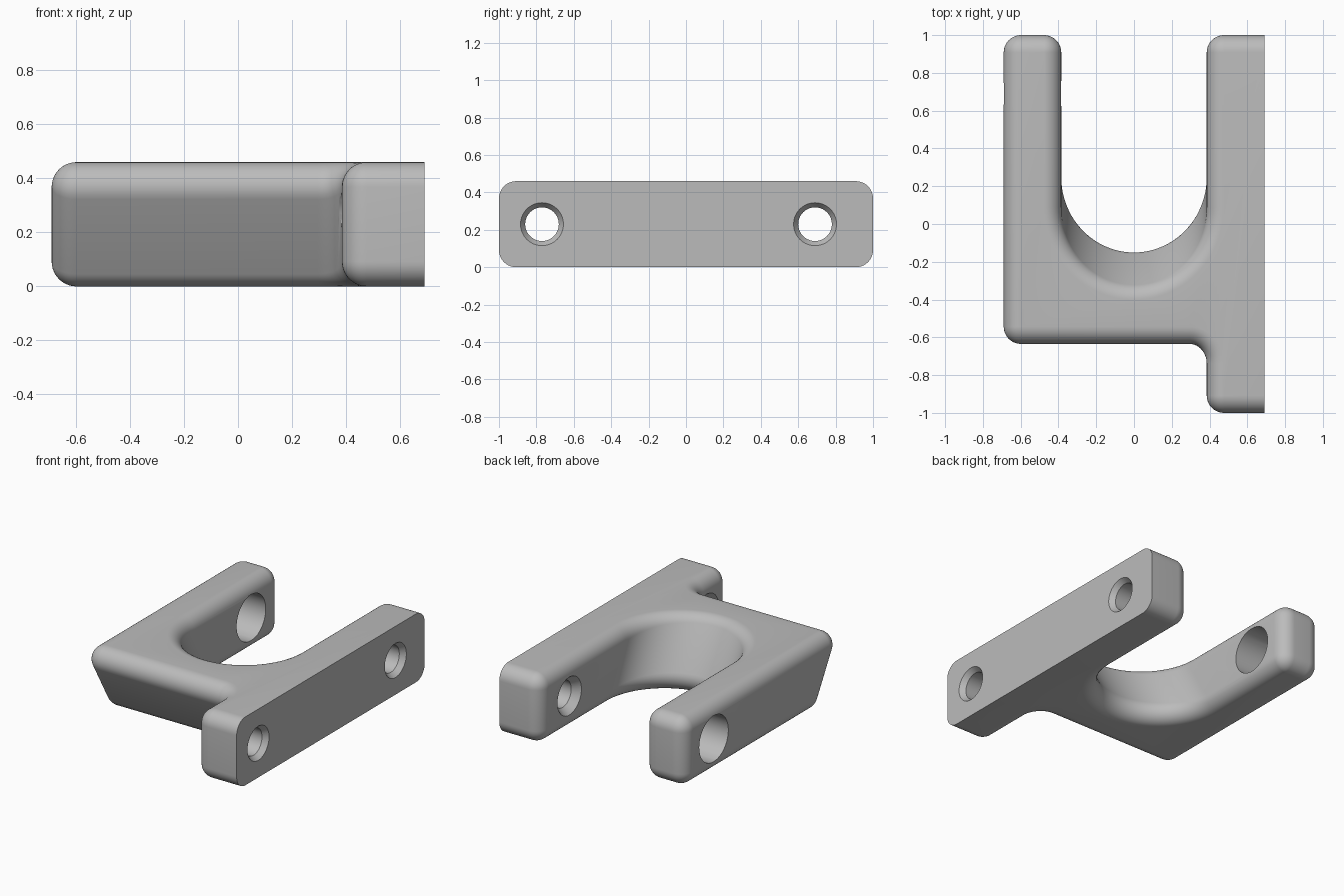
import bpy, bmesh
from math import sin, cos, tan, radians, pi
from mathutils import Vector

if "Cube" in bpy.data.objects:
    bpy.data.objects.remove(bpy.data.objects["Cube"])

H, R, FILLET = 0.46, 0.092, 0.09      # height, edge rounding, inner corner
W, SLOT, END = 0.69, 0.385, 1.0       # half width, slot half width, half length
LEAN = -tan(radians(30))              # sideways shift of the leaning walls
FRONT, SLOT_Y = -0.437, 0.302         # front wall and slot centre at the base
UP = Vector((0, 0, 1))
STEPS = 10

grey = bpy.data.materials.new("light grey")
grey.use_nodes = True
colour = (0.5, 0.5, 0.5, 1)
grey.diffuse_color = colour
grey.node_tree.nodes["Principled BSDF"].inputs["Base Color"].default_value = colour


def wall_normal(angle, lean):
    a = radians(angle)
    return Vector((cos(a), sin(a), -sin(a) * lean)).normalized()


def corner(x, y, a0, a1, lean=0.0):
    """Outer corner: one core point with a fan of normals."""
    return [(Vector((x, y, 0)), wall_normal(a0 + (a1 - a0) * i / STEPS, lean), lean)
            for i in range(STEPS + 1)]


def hollow(x, y, radius, a0, a1, lean, steps):
    """Concave wall around a centre, moved into the body by the rounding."""
    columns = []
    for i in range(steps + 1):
        a = a0 + (a1 - a0) * i / steps
        n = wall_normal(a + 180, lean)
        p = Vector((x + radius * cos(radians(a)), y + radius * sin(radians(a)), 0)) - n * R
        columns.append((Vector((p.x, p.y - lean * p.z, 0)), n, lean))
    return columns


# Outline, counter-clockwise, as core points with wall normals
outline = [(Vector((W, END - R, 0)), wall_normal(90, 0), 0)]
outline += corner(SLOT + R, END - R, 90, 180)
outline += hollow(0, SLOT_Y, SLOT, 0, -180, LEAN, 48)
outline += corner(-SLOT - R, END - R, 0, 90)
outline += corner(-W + R, END - R, 90, 180)
outline += corner(-W + R, FRONT + R / cos(radians(30)), 180, 270, LEAN)
outline += hollow(SLOT - FILLET, FRONT - FILLET, FILLET, 90, 0, LEAN, STEPS)
outline += corner(SLOT + R, -END + R, 180, 270)
outline.append((Vector((W, -END + R, 0)), wall_normal(270, 0), 0))


def ring(bm, z, pole, t):
    """One loop of the surface: core at height z, normal turned towards the pole."""
    return [bm.verts.new(core + Vector((0, lean * z, z)) + n.slerp(pole, t) * R)
            for core, n, lean in outline]


# Bracket body with rolled edges and a flat, sharp mounting face
bm = bmesh.new()
rings = [ring(bm, R, -UP, 1 - i / STEPS) for i in range(STEPS + 1)]
rings += [ring(bm, H - R, UP, i / STEPS) for i in range(STEPS + 1)]
for low, high in zip(rings, rings[1:]):
    for i in range(len(low)):
        j = (i + 1) % len(low)
        bm.faces.new((low[i], low[j], high[j], high[i]))
bm.faces.new(rings[0][::-1])
bm.faces.new(rings[-1])
bmesh.ops.remove_doubles(bm, verts=bm.verts, dist=1e-5)
bmesh.ops.recalc_face_normals(bm, faces=bm.faces)
mesh = bpy.data.meshes.new("bracket")
bm.to_mesh(mesh)
bm.free()
mesh.materials.append(grey)
bracket = bpy.data.objects.new("bracket", mesh)
bpy.context.collection.objects.link(bracket)


def drill(name, y, profile):
    """Cut a turned hole along x; profile lists (x, radius)."""
    cut = bmesh.new()
    count = 40
    loops = [[cut.verts.new((x, y + r * cos(2 * pi * i / count), H / 2 + r * sin(2 * pi * i / count)))
              for i in range(count)] for x, r in profile]
    for a, b in zip(loops, loops[1:]):
        for i in range(count):
            j = (i + 1) % count
            cut.faces.new((a[i], a[j], b[j], b[i]))
    cut.faces.new(loops[0])
    cut.faces.new(loops[-1])
    bmesh.ops.recalc_face_normals(cut, faces=cut.faces)
    data = bpy.data.meshes.new(name)
    cut.to_mesh(data)
    cut.free()
    data.materials.append(grey)
    cutter = bpy.data.objects.new(name, data)
    bpy.context.collection.objects.link(cutter)
    cutter.hide_render = True
    mod = bracket.modifiers.new(name, 'BOOLEAN')
    mod.operation, mod.solver, mod.object = 'DIFFERENCE', 'EXACT', cutter
    bpy.context.view_layer.objects.active = bracket
    bpy.ops.object.modifier_apply(modifier=name)
    bpy.data.objects.remove(cutter)


# Screw holes countersunk on both sides, and the access hole facing one of them
screw = [(SLOT - 0.04, 0.17), (SLOT + 0.04, 0.09), (W - 0.04, 0.09), (W + 0.04, 0.14)]
screw = [(SLOT - 0.01, 0.135), (SLOT + 0.05, 0.09), (W - 0.035, 0.09), (W + 0.01, 0.122)]
drill("front_screw_hole", -0.77, screw)
drill("rear_screw_hole", 0.69, screw)
drill("access_hole", 0.69, [(-W - 0.1, 0.155), (-SLOT + 0.1, 0.155)])

# Smooth rolled edges, crisp mounting face and hole rims
bpy.ops.object.select_all(action='DESELECT')
bracket.select_set(True)
bpy.context.view_layer.objects.active = bracket
bpy.ops.object.shade_smooth_by_angle(angle=radians(30))
